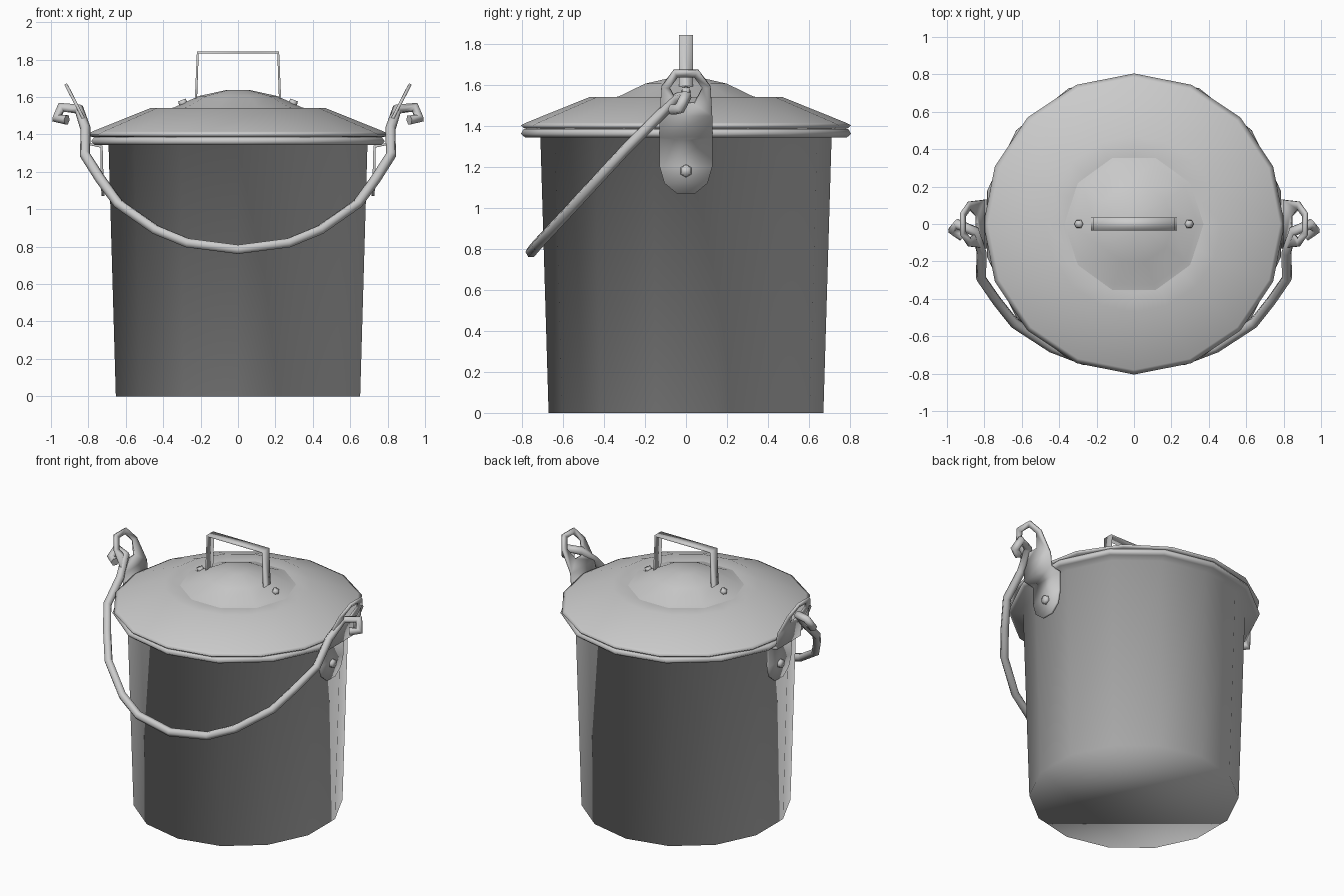
import bpy, bmesh, math
from mathutils import Vector

if "Cube" in bpy.data.objects:
    bpy.data.objects.remove(bpy.data.objects["Cube"])


def finish(name, bm, angle=40, thickness=0):
    bmesh.ops.remove_doubles(bm, verts=bm.verts, dist=1e-5)
    bmesh.ops.recalc_face_normals(bm, faces=bm.faces)
    me = bpy.data.meshes.new(name)
    bm.to_mesh(me)
    bm.free()
    ob = bpy.data.objects.new(name, me)
    bpy.context.collection.objects.link(ob)
    bpy.ops.object.select_all(action='DESELECT')
    ob.select_set(True)
    bpy.context.view_layer.objects.active = ob
    if angle >= 180:
        bpy.ops.object.shade_smooth()
    else:
        bpy.ops.object.shade_smooth_by_angle(angle=math.radians(angle))
    if thickness:
        mod = ob.modifiers.new("thickness", 'SOLIDIFY')
        mod.thickness = thickness
        mod.offset = 0
    return ob


def lathe(name, profile, sides, angle=180, phase=0.0):
    bm = bmesh.new()
    rings = []
    for r, z in profile:
        turn = [2 * math.pi * (i + phase) / sides for i in range(sides)]
        rings.append([bm.verts.new((r * math.cos(t), r * math.sin(t), z)) for t in turn])
    for a, b in zip(rings, rings[1:]):
        for i in range(sides):
            j = (i + 1) % sides
            bm.faces.new((a[i], a[j], b[j], b[i]))
    for ring in (rings[0], rings[-1]):
        bm.faces.new(ring)
    return finish(name, bm, angle)


def rivet(name, loc, direction, radius, depth):
    bm = bmesh.new()
    bmesh.ops.create_cone(bm, cap_ends=True, segments=6, radius1=radius,
                          radius2=radius * 0.8, depth=depth)
    ob = finish(name, bm, 180)
    ob.location = loc
    ob.rotation_euler = Vector(direction).to_track_quat('Z', 'Y').to_euler()


# Tapered body flowing into its rolled rim, shaded smooth throughout
lathe("bucket_body", [(0.67, 0), (0.71, 1.345), (0.785, 1.343), (0.805, 1.362),
                      (0.79, 1.385), (0.72, 1.388)], 14, phase=0.5)

# Stepped lid with a low dome
lathe("lid", [(0.72, 1.382), (0.79, 1.388), (0.805, 1.402), (0.78, 1.415),
              (0.47, 1.54), (0.37, 1.537)], 16)
lathe("lid_dome", [(0.40, 1.53), (0.34, 1.545), (0.21, 1.605),
                   (0.06, 1.638)], 10, 60)

# Strap grip on the lid, its feet sunk into the dome
bm = bmesh.new()
strap = [(-0.32, 1.54), (-0.225, 1.585), (-0.215, 1.837),
         (0.215, 1.837), (0.225, 1.585), (0.32, 1.54)]
rows = [[bm.verts.new((x, y, z)) for y in (-0.035, 0.035)] for x, z in strap]
for a, b in zip(rows, rows[1:]):
    bm.faces.new((a[0], a[1], b[1], b[0]))
finish("lid_grip", bm, 30, 0.014)

# Side lugs: (half width, x, z) rows, top opened into a ring for the bail
LUG = [(0.045, 0.722, 1.07), (0.105, 0.724, 1.12), (0.128, 0.728, 1.20),
       (0.13, 0.73, 1.335), (0.13, 0.80, 1.35), (0.128, 0.808, 1.45)]
OUTER = [(0.128, 0.808, 1.45), (0.12, 0.88, 1.59), (0.06, 0.922, 1.67)]
INNER = [(0.04, 0.84, 1.51), (0.08, 0.878, 1.585), (0.04, 0.905, 1.64)]
for s, label in ((-1, "left"), (1, "right")):
    bm = bmesh.new()
    rows = [[bm.verts.new((s * x, k * w, z)) for k in (-1, 1)] for w, x, z in LUG]
    for a, b in zip(rows, rows[1:]):
        bm.faces.new((a[0], a[1], b[1], b[0]))

    def loop(half):
        pts = [(x, w, z) for w, x, z in half] + [(x, -w, z) for w, x, z in half[::-1]]
        return [bm.verts.new((s * x, y, z)) for x, y, z in pts]
    out, inn = loop(OUTER), loop(INNER)
    for i in range(len(out)):
        j = (i + 1) % len(out)
        bm.faces.new((out[i], out[j], inn[j], inn[i]))
    finish("lug_" + label, bm, 180, 0.016)
    rivet("lug_rivet_" + label, (s * 0.74, 0, 1.18), (s, 0, 0), 0.034, 0.03)
    rivet("grip_rivet_" + label, (s * 0.295, 0, 1.57), (s * 0.4, 0, 1), 0.026, 0.03)

# Bent wire bail with hooked ends
half = [(0.27, -0.725, 0.82), (0.44, -0.66, 0.89),
        (0.64, -0.53, 1.03), (0.735, -0.41, 1.16), (0.818, -0.29, 1.29),
        (0.815, -0.15, 1.43), (0.85, -0.04, 1.535), (0.945, 0.0, 1.545),
        (0.97, -0.03, 1.485), (0.915, -0.065, 1.478)]
path = [(-x, y, z) for x, y, z in reversed(half)] + [(0, -0.755, 0.785)] + half
cu = bpy.data.curves.new("bail_handle", 'CURVE')
cu.dimensions = '3D'
cu.bevel_depth = 0.028
cu.bevel_resolution = 1
cu.use_fill_caps = True
sp = cu.splines.new('POLY')
sp.points.add(len(path) - 1)
for p, co in zip(sp.points, path):
    p.co = (*co, 1)
sp.use_smooth = True
bpy.context.collection.objects.link(bpy.data.objects.new("bail_handle", cu))
